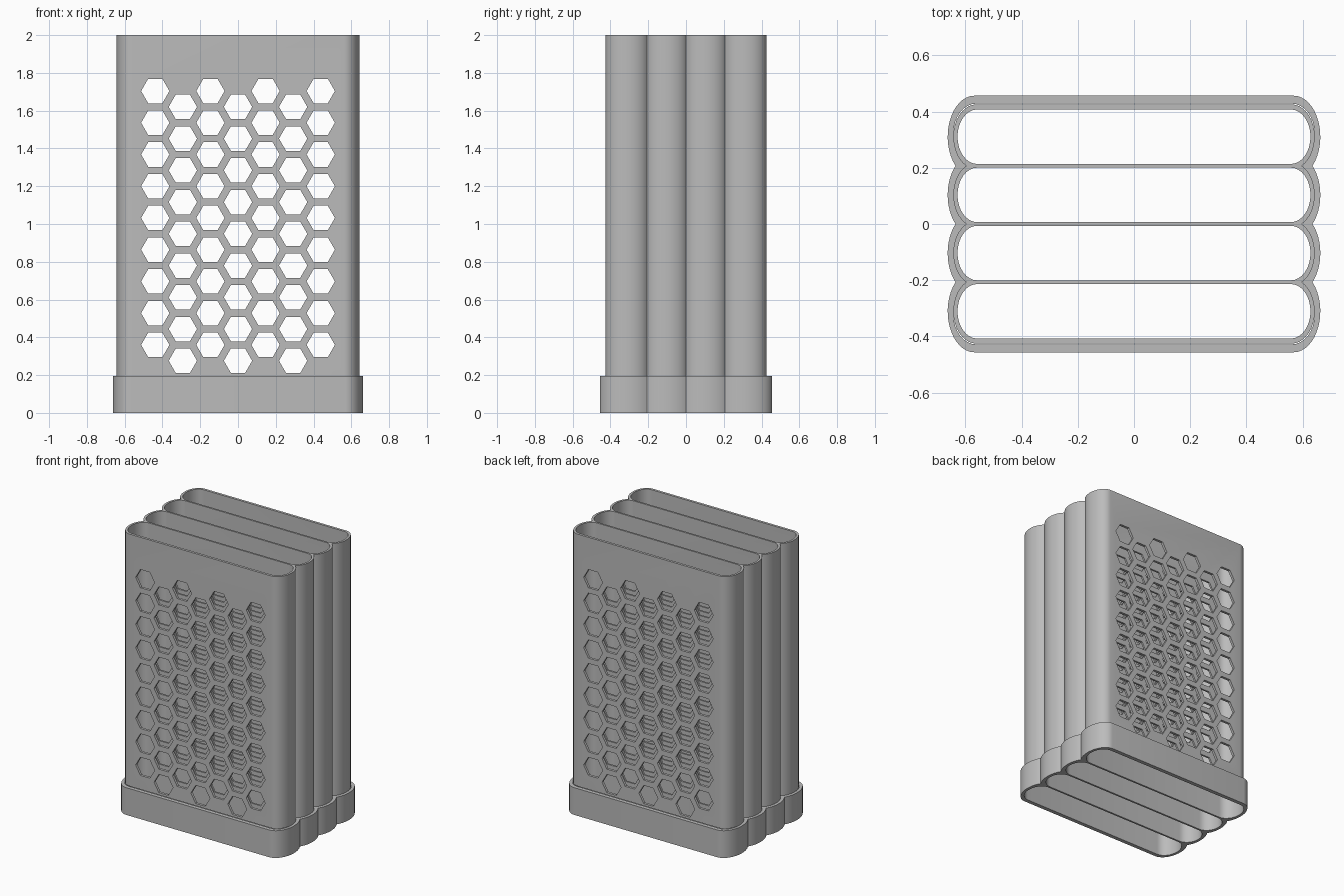
import bpy, bmesh, math

if "Cube" in bpy.data.objects:
    bpy.data.objects.remove(bpy.data.objects["Cube"])

PITCH = 0.207
CENTRES = [PITCH * (i - 1.5) for i in range(4)]
ARC_STEPS = 16

grey = bpy.data.materials.new("plain grey")
grey.use_nodes = True
grey.diffuse_color = (0.5, 0.5, 0.5, 1)
grey.node_tree.nodes["Principled BSDF"].inputs["Base Color"].default_value = grey.diffuse_color


def side_arc(centre, half_x, rx, ry, low, high):
    """Points up the +x end of one tube, with y clamped to low..high."""
    a0 = math.asin(max(-1, low / ry))
    a1 = math.asin(min(1, high / ry))
    angles = [a0 + (a1 - a0) * i / ARC_STEPS for i in range(ARC_STEPS + 1)]
    return [(half_x - rx + rx * math.cos(a), centre + ry * math.sin(a)) for a in angles]


def closed(side):
    return side + [(-x, y) for x, y in reversed(side)]


def scalloped(half_x, rx, ry):
    """Outline of four tubes merged side by side."""
    side = []
    for i, c in enumerate(CENTRES):
        low = -ry if i == 0 else -PITCH / 2
        high = ry if i == 3 else PITCH / 2
        arc = side_arc(c, half_x, rx, ry, low, high)
        side += arc if i == 0 else arc[1:]
    return closed(side)


def prism(bm, points, direction):
    """Extrude a closed loop of 3D points."""
    face = bm.faces.new([bm.verts.new(p) for p in points])
    new = bmesh.ops.extrude_face_region(bm, geom=[face])["geom"]
    bmesh.ops.translate(bm, verts=[v for v in new if isinstance(v, bmesh.types.BMVert)], vec=direction)


def make(name, bm):
    bmesh.ops.recalc_face_normals(bm, faces=bm.faces)
    mesh = bpy.data.meshes.new(name)
    bm.to_mesh(mesh)
    bm.free()
    ob = bpy.data.objects.new(name, mesh)
    bpy.context.collection.objects.link(ob)
    return ob


def block(name, outline, z0, z1):
    bm = bmesh.new()
    prism(bm, [(x, y, z0) for x, y in outline], (0, 0, z1 - z0))
    return make(name, bm)


def cells_cutter(half_x, rx, ry, end_ry):
    """Four hollow cells; the two outer walls may be thinner or thicker."""
    bm = bmesh.new()
    for i, c in enumerate(CENTRES):
        lo, hi = (end_ry if i == 0 else ry), (end_ry if i == 3 else ry)
        side = side_arc(c + (hi - lo) / 2, half_x, rx, (lo + hi) / 2, -1, 1)
        prism(bm, [(x, y, -0.5) for x, y in closed(side)], (0, 0, 3))
    return make("cells_cutter", bm)


def hex_cutter():
    """Honeycomb of holes running front to back."""
    bm = bmesh.new()
    for col in range(-3, 4):
        start = 0.36 if col % 2 else 0.276
        for row in range(9):
            cx, cz = col * 0.146, start + row * 0.168
            ring = [(cx + 0.075 * math.cos(k * math.pi / 3), -1,
                     cz + 0.075 * math.sin(k * math.pi / 3)) for k in range(6)]
            prism(bm, ring, (0, 2, 0))
    return make("hex_cutter", bm)


def cut(ob, cutters):
    for c in cutters:
        mod = ob.modifiers.new("cut", "BOOLEAN")
        mod.operation, mod.solver, mod.object = "DIFFERENCE", "EXACT", c
    graph = bpy.context.evaluated_depsgraph_get()
    mesh = bpy.data.meshes.new_from_object(ob.evaluated_get(graph))
    ob.modifiers.clear()
    ob.data = mesh
    for c in cutters:
        bpy.data.objects.remove(c)
    mesh.materials.clear()
    mesh.materials.append(grey)
    bpy.ops.object.select_all(action="DESELECT")
    ob.select_set(True)
    bpy.context.view_layer.objects.active = ob
    bpy.ops.object.shade_smooth_by_angle(angle=math.radians(30))


# Perforated four-cell body
body = block("tube_body", scalloped(0.643, 0.082, 0.115), 0.195, 2)
cut(body, [cells_cutter(0.628, 0.07, 0.097, 0.097), hex_cutter()])

# Wider collar around the foot
collar = block("base_collar", scalloped(0.663, 0.095, 0.146), 0, 0.195)
cut(collar, [cells_cutter(0.643, 0.082, 0.097, 0.118)])
